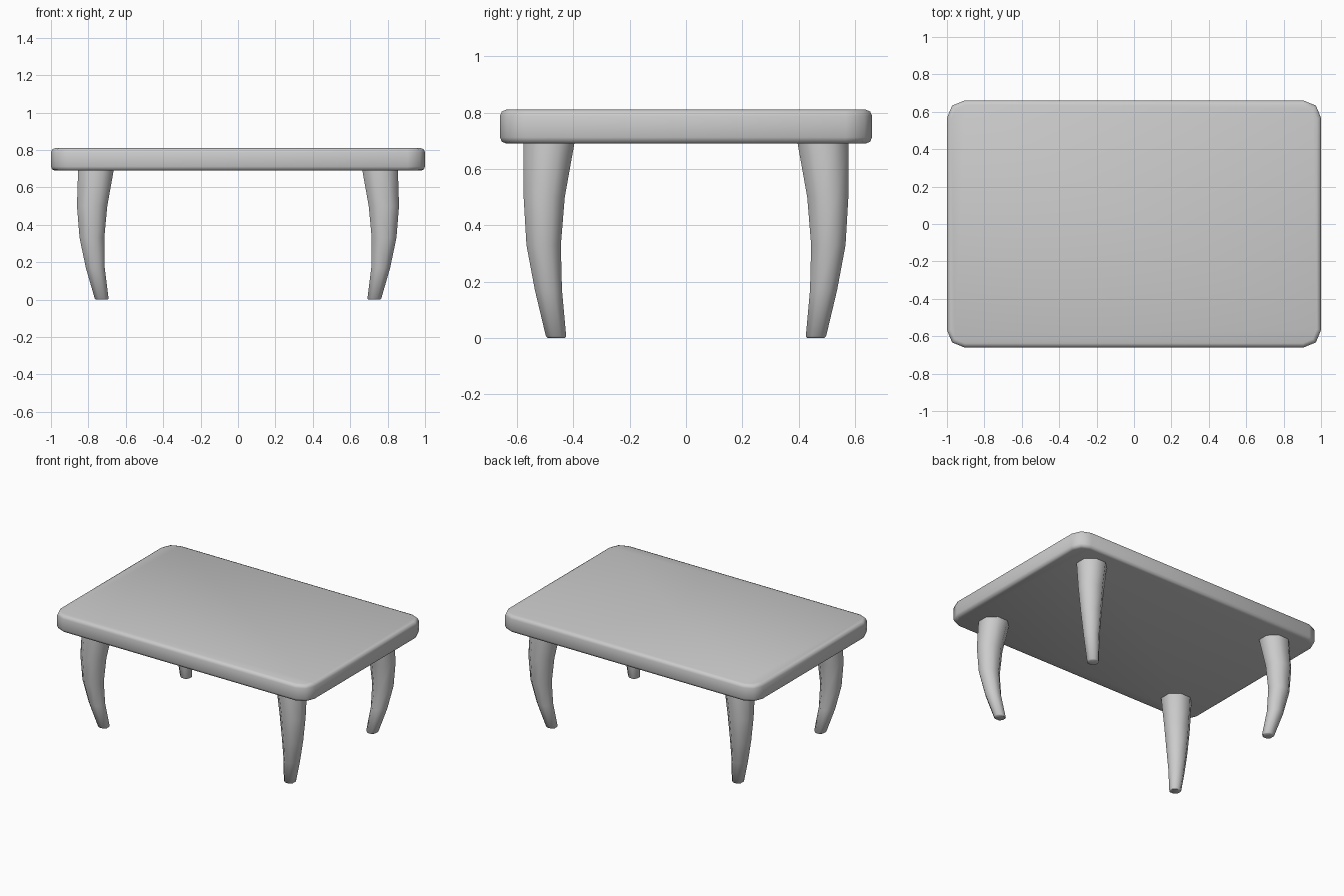
import bpy, bmesh, math

if "Cube" in bpy.data.objects:
    bpy.data.objects.remove(bpy.data.objects["Cube"])


def make_object(name, bm):
    bmesh.ops.recalc_face_normals(bm, faces=bm.faces[:])
    mesh = bpy.data.meshes.new(name)
    bm.to_mesh(mesh)
    bm.free()
    obj = bpy.data.objects.new(name, mesh)
    bpy.context.collection.objects.link(obj)
    bpy.ops.object.select_all(action='DESELECT')
    obj.select_set(True)
    bpy.context.view_layer.objects.active = obj
    return obj


# Table top: slab with rounded corners and softened rims
bm = bmesh.new()
bmesh.ops.create_cube(bm, size=1)
for v in bm.verts:
    v.co = (v.co.x * 2.0, v.co.y * 1.32, 0.75 + v.co.z * 0.12)
corners = [e for e in bm.edges if abs(e.verts[0].co.z - e.verts[1].co.z) > 0.1]
bmesh.ops.bevel(bm, geom=corners, offset=0.093, segments=2, profile=0.5, affect='EDGES')
rims = [e for e in bm.edges if abs(e.verts[0].co.z - e.verts[1].co.z) < 0.01]
bmesh.ops.bevel(bm, geom=rims, offset=0.022, segments=2, profile=0.5, affect='EDGES')
make_object("table_top", bm)
bpy.ops.object.shade_smooth_by_angle(angle=math.radians(50))

# Legs: octagonal tapering sections swept along an outward curve
# (x, y, z, width in x, width in y)
SECTIONS = [
    (0.728, 0.460, 0.000, 0.062, 0.060),
    (0.729, 0.461, 0.006, 0.074, 0.072),
    (0.763, 0.488, 0.170, 0.101, 0.096),
    (0.781, 0.505, 0.330, 0.132, 0.122),
    (0.780, 0.503, 0.500, 0.162, 0.146),
    (0.760, 0.486, 0.690, 0.190, 0.180),
    (0.757, 0.483, 0.710, 0.193, 0.183),
]
SIDES = 8


def make_leg(name, sx, sy):
    bm = bmesh.new()
    rings = []
    for x, y, z, wx, wy in SECTIONS:
        ring = []
        for i in range(SIDES):
            a = 2 * math.pi * (i + 0.5) / SIDES
            k = 0.5 / math.cos(math.pi / SIDES)
            ring.append(bm.verts.new((sx * (x + wx * k * math.cos(a)),
                                      sy * (y + wy * k * math.sin(a)), z)))
        rings.append(ring)
    for low, high in zip(rings, rings[1:]):
        for i in range(SIDES):
            j = (i + 1) % SIDES
            bm.faces.new((low[i], low[j], high[j], high[i]))
    bm.faces.new(rings[0])
    bm.faces.new(rings[-1])
    make_object(name, bm)
    bpy.ops.object.shade_smooth_by_angle(angle=math.radians(50))


for depth, sy in (("front", -1), ("back", 1)):
    for side, sx in (("left", -1), ("right", 1)):
        make_leg(f"{depth}_{side}_leg", sx, sy)
